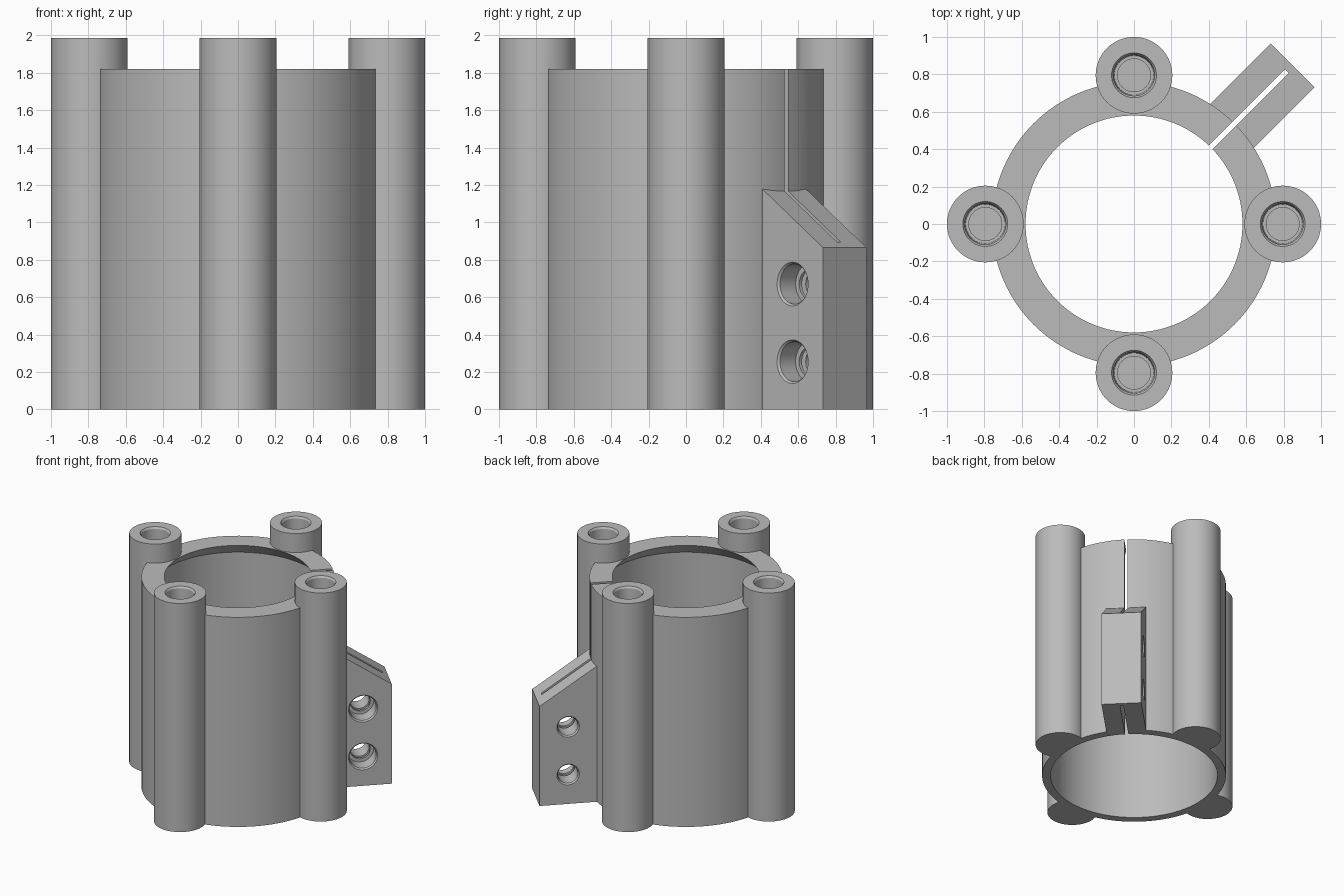
import bpy, bmesh, math
from mathutils import Matrix, Vector

cube = bpy.data.objects.get("Cube")
if cube:
    bpy.data.objects.remove(cube, do_unlink=True)

grey = bpy.data.materials.new("plain grey")
grey.use_nodes = True
grey.diffuse_color = (0.5, 0.5, 0.5, 1)
grey.node_tree.nodes["Principled BSDF"].inputs["Base Color"].default_value = (0.5, 0.5, 0.5, 1)

DIAGONAL = Matrix.Rotation(math.radians(45), 4, "Z")


def finish(name, bm, matrix=Matrix()):
    bmesh.ops.recalc_face_normals(bm, faces=bm.faces)
    bm.transform(matrix)
    mesh = bpy.data.meshes.new(name)
    bm.to_mesh(mesh)
    bm.free()
    mesh.materials.append(grey)
    obj = bpy.data.objects.new(name, mesh)
    bpy.context.collection.objects.link(obj)
    return obj


def lathe(name, profile, sides, matrix=Matrix()):
    """Closed solid of revolution from (radius, z) points."""
    bm = bmesh.new()
    rings = []
    for r, z in profile:
        turn = [2 * math.pi * i / sides for i in range(sides)]
        rings.append([bm.verts.new((r * math.cos(a), r * math.sin(a), z)) for a in turn])
    for low, high in zip(rings, rings[1:]):
        for i in range(sides):
            j = (i + 1) % sides
            bm.faces.new((low[i], low[j], high[j], high[i]))
    bm.faces.new(rings[0])
    bm.faces.new(rings[-1])
    return finish(name, bm, matrix)


def slab(name, outline, half_width):
    """Extrude a (radial, z) outline across the clamp direction."""
    bm = bmesh.new()
    face = bm.faces.new([bm.verts.new((r, -half_width, z)) for r, z in outline])
    out = bmesh.ops.extrude_face_region(bm, geom=[face])
    moved = [v for v in out["geom"] if isinstance(v, bmesh.types.BMVert)]
    bmesh.ops.translate(bm, verts=moved, vec=(0, 2 * half_width, 0))
    return finish(name, bm, DIAGONAL)


def combine(target, tool, operation):
    mod = target.modifiers.new("join", "BOOLEAN")
    mod.operation, mod.solver, mod.object = operation, "EXACT", tool
    tool.hide_render = True
    bpy.context.view_layer.objects.active = target
    bpy.ops.object.modifier_apply(modifier=mod.name)
    bpy.data.objects.remove(tool, do_unlink=True)


# Main sleeve
body = lathe("clamp_sleeve", [(0.76, 0), (0.76, 1.82)], 128)

# Four posts around the sleeve
spots = [Matrix.Translation(Vector(p)) for p in
         ((0.795, 0, 0), (-0.795, 0, 0), (0, 0.795, 0), (0, -0.795, 0))]
for spot in spots:
    combine(body, lathe("post", [(0.205, 0), (0.205, 1.985)], 64, spot), "UNION")

# Clamp lug with sloping top
lug = [(0.71, 0), (1.2, 0), (1.2, 0.865), (0.71, 1.2)]
combine(body, slab("clamp_lug", lug, 0.165), "UNION")

# Bore with a tapered lip at the top
bore = [(0.69, -0.1), (0.69, 1.71), (0.58, 1.82), (0.58, 1.9)]
combine(body, lathe("bore_cutter", bore, 128), "DIFFERENCE")

# Blind screw holes in the posts
screw = [(0.088, 1.45), (0.088, 1.78), (0.105, 1.78), (0.11, 1.97), (0.12, 1.985), (0.12, 2.1)]
for spot in spots:
    combine(body, lathe("screw_hole_cutter", screw, 48, spot), "DIFFERENCE")

# Clamping slot, closed at the outer end of the lug
slot = [(0.4, -0.1), (1.155, -0.1), (1.155, 2.1), (0.4, 2.1)]
combine(body, slab("slot_cutter", slot, 0.014), "DIFFERENCE")

# Counterbored bolt holes across the lug
bolt = [(0.117, -0.2), (0.117, -0.165), (0.107, -0.153), (0.107, -0.035),
        (0.08, -0.035), (0.08, 0.153), (0.09, 0.165), (0.09, 0.2)]
for z in (0.255, 0.67):
    aim = DIAGONAL @ Matrix.Translation((0.971, 0, z)) @ Matrix.Rotation(math.radians(-90), 4, "X")
    combine(body, lathe("bolt_hole_cutter", bolt, 48, aim), "DIFFERENCE")

# Smooth round walls, crisp edges
bpy.ops.object.select_all(action="DESELECT")
body.select_set(True)
bpy.context.view_layer.objects.active = body
bpy.ops.object.shade_smooth_by_angle(angle=math.radians(25))
